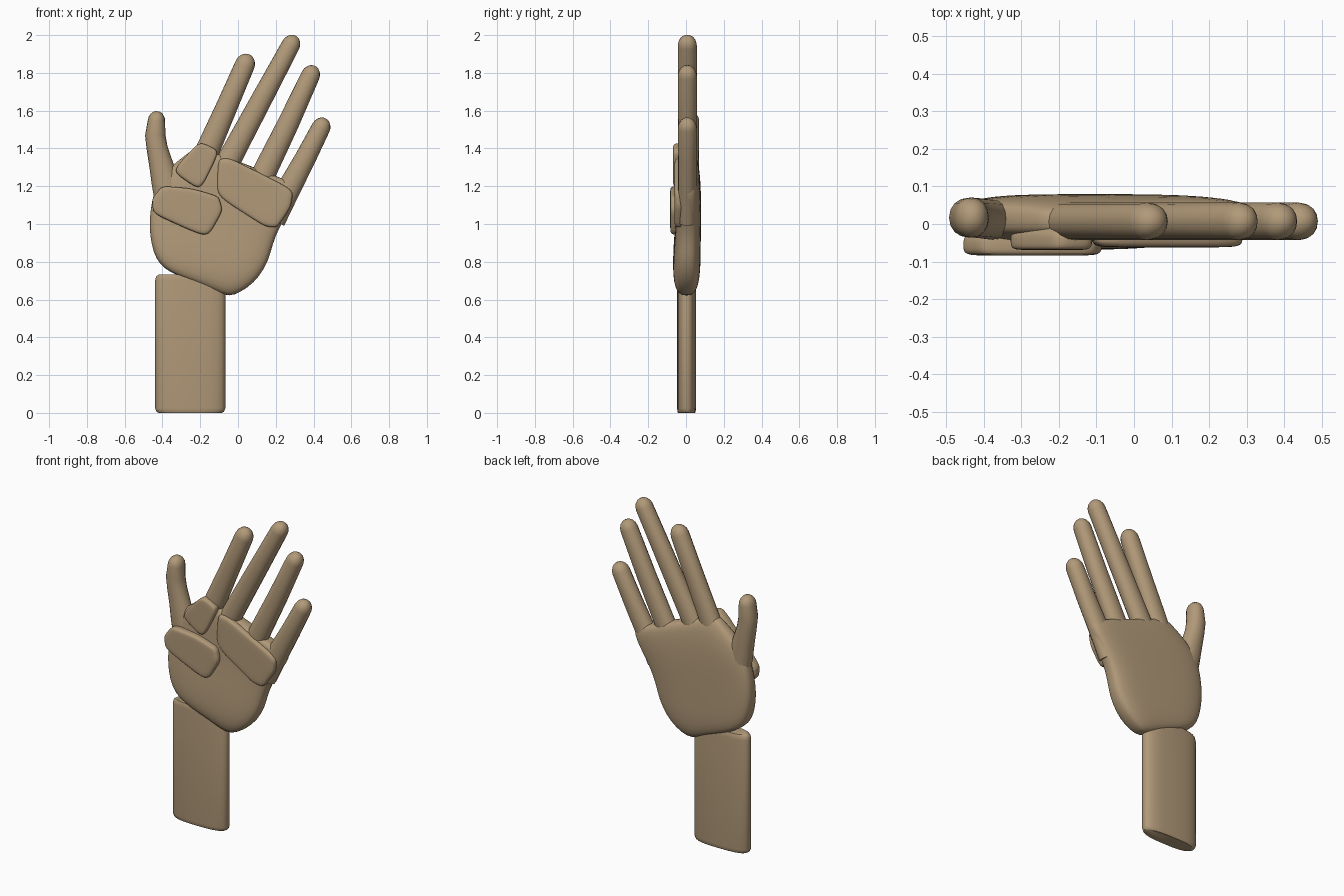
import bpy, bmesh, math
from mathutils import Vector

if "Cube" in bpy.data.objects:
    bpy.data.objects.remove(bpy.data.objects["Cube"])

skin = bpy.data.materials.new("tan skin")
skin.diffuse_color = (0.44, 0.32, 0.19, 1)
skin.use_nodes = True
skin.node_tree.nodes["Principled BSDF"].inputs["Base Color"].default_value = skin.diffuse_color


def finish(name, bm, subdiv=0, angle=50):
    bmesh.ops.recalc_face_normals(bm, faces=bm.faces)
    me = bpy.data.meshes.new(name)
    bm.to_mesh(me)
    bm.free()
    me.materials.append(skin)
    ob = bpy.data.objects.new(name, me)
    bpy.context.collection.objects.link(ob)
    if subdiv:
        mod = ob.modifiers.new("smooth", 'SUBSURF')
        mod.levels = mod.render_levels = subdiv
    bpy.ops.object.select_all(action='DESELECT')
    ob.select_set(True)
    bpy.context.view_layer.objects.active = ob
    bpy.ops.object.shade_smooth_by_angle(angle=math.radians(angle))
    return ob


def loft(rings):
    """Bridge equal-length rings of points and cap both ends."""
    bm = bmesh.new()
    rows = [[bm.verts.new(p) for p in ring] for ring in rings]
    n = len(rows[0])
    for a, b in zip(rows, rows[1:]):
        for i in range(n):
            j = (i + 1) % n
            bm.faces.new((a[i], a[j], b[j], b[i]))
    bm.faces.new(rows[0])
    bm.faces.new(rows[-1])
    return bm


def section(centre, u, v, power=2.0, n=16):
    """Superellipse ring spanned by half-axis vectors u and v."""
    def sp(t):
        return math.copysign(abs(t) ** (2 / power), t) if abs(t) > 1e-6 else 0
    return [centre + u * sp(math.cos(2 * math.pi * i / n))
            + v * sp(math.sin(2 * math.pi * i / n)) for i in range(n)]


def digit(name, path, depth=0.05):
    """Finger along (x, y, z, half width) points, with a domed tip."""
    pts = [(Vector(p[:3]), p[3]) for p in path]
    rings = []
    for i, (c, r) in enumerate(pts):
        d = (pts[min(i + 1, len(pts) - 1)][0] - pts[max(i - 1, 0)][0]).normalized()
        u = d.cross(Vector((0, 1, 0))).normalized()
        rings.append(section(c, u * r, Vector((0, depth, 0)), 2.15))
    for a in (22, 44, 64, 80):
        s, k = math.sin(math.radians(a)), math.cos(math.radians(a))
        rings.append(section(c + d * r * s * 1.15, u * r * k,
                             Vector((0, depth * k, 0)), 2.1))
    finish(name, loft(rings))


# Wrist: flat oval column with softened ends
wrist = []
for z, s in ((0, .90), (.006, .96), (.025, 1), (.70, 1), (.722, .97), (.732, .90)):
    wrist.append(section(Vector((-.253, .003, z)), Vector((.186 - .186 * (1 - s), 0, 0)),
                         Vector((0, .05 * s, 0)), 2.7, 24))
finish("wrist", loft(wrist), angle=40)

# Palm: sections across the hand (left x, z, right x, z, front y, back y)
palm_rows = [
    (-.30, .722, -.07, .618, -.025, .03),
    (-.36, .745, -.02, .622, -.052, .056),
    (-.415, .785, .05, .66, -.066, .070),
    (-.450, .85, .115, .72, -.070, .077),
    (-.467, .94, .165, .81, -.066, .078),
    (-.471, 1.02, .183, .89, -.060, .079),
    (-.458, 1.12, .218, .98, -.052, .080),
    (-.432, 1.22, .275, 1.07, -.048, .080),
    (-.365, 1.30, .315, 1.13, -.046, .076),
    (-.285, 1.36, .335, 1.18, -.044, .068),
    (-.235, 1.40, .325, 1.20, -.038, .056),
    (-.20, 1.41, .29, 1.22, -.018, .034)]
rings = []
for lx, lz, rx, rz, f, b in palm_rows:
    left, right = Vector((lx, 0, lz)), Vector((rx, 0, rz))
    mid = (left + right) / 2 + Vector((0, (f + b) / 2, 0))
    rings.append(section(mid, (right - left) / 2, Vector((0, (b - f) / 2, 0)), 3.6, 28))
finish("palm", loft(rings), 1, 70)

# Fingers and thumb
Y = 0.007
digit("index_finger", [(-.225, Y, 1.24, .066), (-.150, Y, 1.415, .063),
                       (-.06, Y, 1.62, .057), (.036, Y, 1.842, .053)])
digit("middle_finger", [(-.115, Y, 1.21, .066), (-.028, Y, 1.375, .062),
                        (.125, Y, 1.66, .056), (.279, Y, 1.947, .049)])
digit("ring_finger", [(.055, Y, 1.10, .066), (.145, Y, 1.285, .063),
                      (.265, Y, 1.53, .057), (.383, Y, 1.785, .050)])
digit("little_finger", [(.185, Y, 1.02, .066), (.268, Y, 1.185, .063),
                        (.355, Y, 1.345, .056), (.438, Y, 1.508, .050)])
digit("thumb", [(-.355, .01, 1.10, .080), (-.385, .012, 1.22, .073),
                (-.406, .015, 1.31, .064), (-.428, .017, 1.40, .056),
                (-.438, .017, 1.47, .054), (-.432, .017, 1.545, .046)], .053)


def pad(name, outline, front):
    """Raised cushion on the palm, rounded toward its front face."""
    c = Vector((sum(p[0] for p in outline), sum(p[1] for p in outline))) / len(outline)
    rings = []
    for y, s in ((.0, 1.0), (front + .025, 1.03), (front + .004, 1.01), (front, .84), (front, .5)):
        ring = []
        for i, p in enumerate(outline):
            q = outline[(i + 1) % len(outline)]
            # Points near each corner keep the corners tight
            for t in (.12, .5, .88):
                w = c + (Vector(p).lerp(Vector(q), t) - c) * s
                ring.append((w.x, y, w.y))
        rings.append(ring)
    finish(name, loft(rings), 2, 70)


# Palm cushions
pad("thumb_pad", [(-.452, 1.13), (-.40, 1.20), (-.24, 1.185), (-.105, 1.145),
                  (-.085, 1.07), (-.165, .93), (-.445, 1.055)], -.084)
pad("index_pad", [(-.345, 1.28), (-.205, 1.435), (-.10, 1.385), (-.20, 1.18)], -.069)
pad("finger_pad", [(-.10, 1.34), (-.04, 1.345), (.29, 1.18), (.275, 1.09),
                   (.205, .985), (.14, .99), (-.11, 1.15)], -.062)
